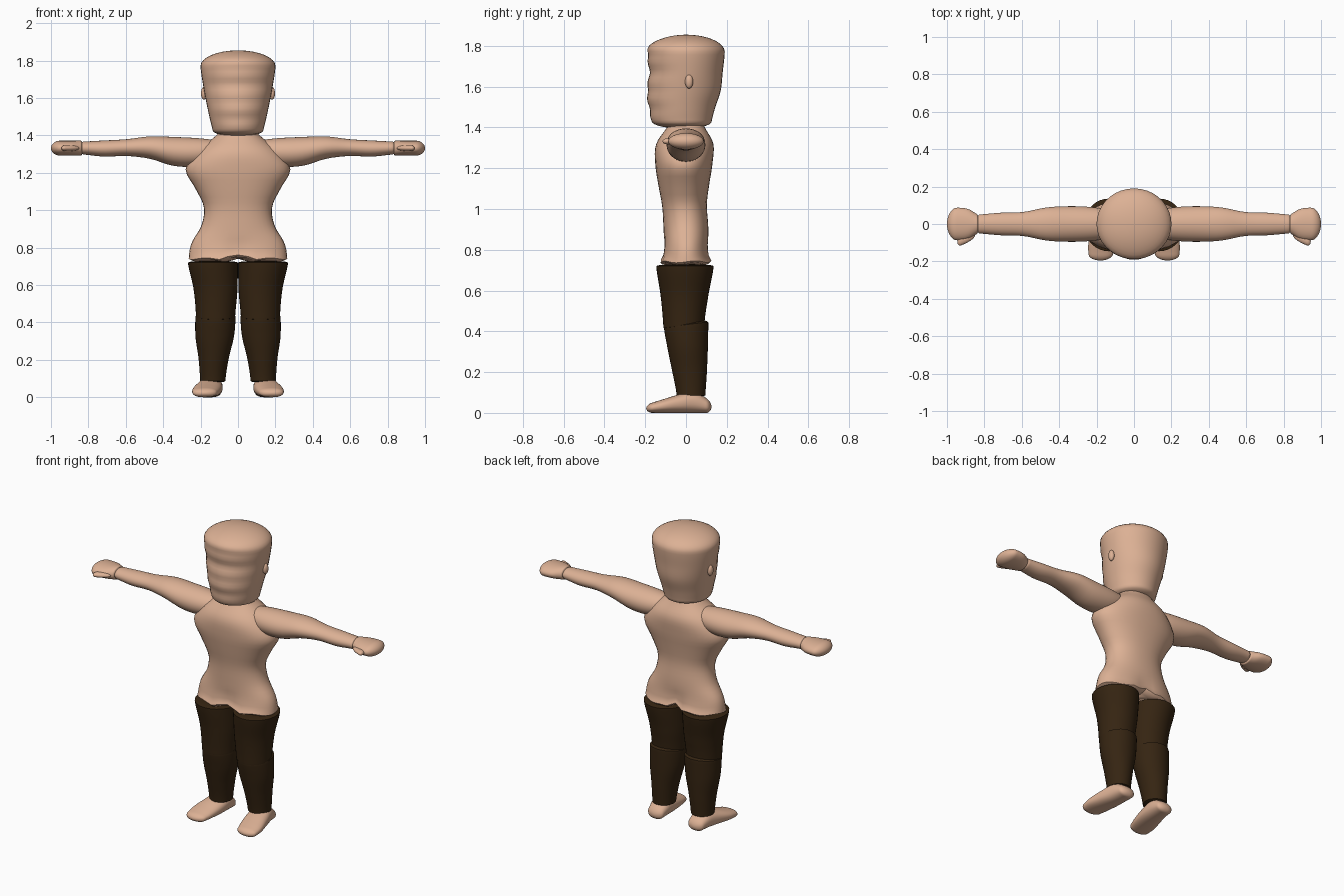
import bpy, bmesh, math
from mathutils import Vector

SEGMENTS = 36
RINGS = 36

cube = bpy.data.objects.get("Cube")
if cube:
    bpy.data.objects.remove(cube, do_unlink=True)


def make_material(name, colour):
    mat = bpy.data.materials.new(name)
    mat.use_nodes = True
    mat.diffuse_color = (*colour, 1)
    shader = next(n for n in mat.node_tree.nodes if n.type == "BSDF_PRINCIPLED")
    shader.inputs["Base Color"].default_value = (*colour, 1)
    return mat


skin = make_material("skin", (.72, .44, .3))
trousers = make_material("dark brown cloth", (.036, .018, .006))


def sample(values, t):
    """Smooth curve through evenly spaced values, read at t from start to end."""
    last = len(values) - 1
    if last == 0:
        return values[0]
    i = min(int(t * last), last - 1)
    f = t * last - i
    before, after = values[max(i - 1, 0)], values[min(i + 2, last)]
    a, b = values[i], values[i + 1]
    slope_a, slope_b = (b - before) / 2, (after - a) / 2
    bend = 3 * (b - a) - 2 * slope_a - slope_b
    twist = 2 * (a - b) + slope_a + slope_b
    return a + f * (slope_a + f * (bend + f * twist))


def rounding(distance, radius):
    """Shrink factor that rounds off the end of a loft."""
    inset = max(0, 1 - distance / radius)
    return max(.03, math.sqrt(1 - inset * inset))


def finish(bm, name, mat):
    bmesh.ops.recalc_face_normals(bm, faces=bm.faces)
    mesh = bpy.data.meshes.new(name)
    bm.to_mesh(mesh)
    bm.free()
    mesh.materials.append(mat)
    for poly in mesh.polygons:
        poly.use_smooth = True
    mesh.set_sharp_from_angle(angle=math.radians(50))
    obj = bpy.data.objects.new(name, mesh)
    bpy.context.collection.objects.link(obj)


def loft(name, mat, axis, span, radii, middles, caps, side=1, power=2, warp=None):
    """Rounded tube along an axis; radii and middles hold one list of values
    for each of the two remaining axes, in xyz order."""
    bm = bmesh.new()
    others = [i for i in range(3) if i != axis]
    start, end = span
    loops = []
    for ring in range(RINGS + 1):
        t = (1 - math.cos(math.pi * ring / RINGS)) / 2
        position = start + t * (end - start)
        shrink = rounding(position - start, caps[0]) * rounding(end - position, caps[1])
        loop = []
        for k in range(SEGMENTS):
            angle = math.tau * k / SEGMENTS
            co = Vector()
            co[axis] = position
            for i, radius, middle, wave in zip(
                    others, radii, middles, (math.cos(angle), math.sin(angle))):
                reach = math.copysign(abs(wave) ** (2 / power), wave)
                co[i] = sample(middle, t) + reach * shrink * sample(radius, t)
            if warp:
                warp(co)
            co.x *= side
            loop.append(bm.verts.new(co))
        loops.append(loop)
    for a, b in zip(loops, loops[1:]):
        for k in range(SEGMENTS):
            n = (k + 1) % SEGMENTS
            bm.faces.new((a[k], a[n], b[n], b[k]))
    bm.faces.new(loops[0])
    bm.faces.new(loops[-1])
    finish(bm, name, mat)


def ellipsoid(name, mat, centre, radii):
    bm = bmesh.new()
    bmesh.ops.create_uvsphere(bm, u_segments=20, v_segments=12, radius=1)
    bmesh.ops.scale(bm, vec=radii, verts=bm.verts)
    bmesh.ops.translate(bm, vec=centre, verts=bm.verts)
    finish(bm, name, mat)


def brow_warp(co):
    """Press soft grooves under the brow and cheeks into the front."""
    if co.y < 0:
        co.y *= 1 - .02 * math.cos(70 * (co.z - 1.67))


def hem_warp(co):
    """Flare and ruffle the lower edge and crease the middle of the hips."""
    fade = min(1, max(0, (.86 - co.z) / .12))
    lip = max(0, 1 - abs(co.z - .735) / .03)
    crease = math.exp(-(co.x / .05) ** 2)
    angle = math.atan2(co.y, co.x)
    co.y *= (1 + .1 * lip) * (1 - .2 * fade * crease)
    co.z += fade * (.025 * crease + .005 * math.sin(9 * angle))


def knee_warp(co):
    """Tilt the knee seam up towards the back."""
    co.z += .13 * co.y * max(0, 1 - abs(co.z - .44) / .1)


# Head with a flat dome
loft("head", skin, 2, (1.395, 1.855),
     radii=((.13, .15, .17, .187, .2, .2), (.14, .16, .18, .18, .19, .19)),
     middles=((0,), (-.02, -.02, -.01, 0, 0, 0)),
     caps=(.03, .085), warp=brow_warp)

# Torso from hem to neck
loft("torso", skin, 2, (.72, 1.42),
     radii=((.265, .25, .195, .183, .23, .28, .215, .1),
            (.125, .11, .11, .11, .125, .14, .14, .085)),
     middles=((0,), (0, 0, -.01, -.01, 0)),
     caps=(.02, .01), power=2.2, warp=hem_warp)

for label, side in (("left", 1), ("right", -1)):
    # Ear
    ellipsoid(label + "_ear", skin, (side * .182, .015, 1.625), (.016, .02, .034))

    # Arm from shoulder to wrist
    loft(label + "_arm", skin, 0, (.1, .84),
         radii=((.07, .09, .095, .088, .064, .06, .05),
                (.055, .076, .077, .06, .045, .043, .034)),
         middles=((0,), (1.32, 1.31, 1.315, 1.335, 1.335, 1.33, 1.333)),
         caps=(.01, .01), side=side)

    # Mitten hand and thumb
    loft(label + "_hand", skin, 0, (.83, 1),
         radii=((.05, .08, .087, .08), (.04,)),
         middles=((0,), (1.332,)),
         caps=(.01, .05), side=side)
    loft(label + "_thumb", skin, 0, (.85, .945),
         radii=((.025,), (.015,)),
         middles=((-.06, -.095), (1.332,)),
         caps=(.05, .02), side=side)

    # Trouser leg in two sections that meet at the knee
    loft(label + "_thigh", trousers, 2, (.42, .73),
         radii=((.104, .117, .134), (.1, .117, .142)),
         middles=((.12, .12, .135), (-.01, -.005)),
         caps=(.01, .01), side=side, warp=knee_warp)
    loft(label + "_calf", trousers, 2, (.08, .45),
         radii=((.067, .08, .103, .108), (.07, .085, .1, .11)),
         middles=((.135, .12), (.025, 0)),
         caps=(.005, .02), side=side, warp=knee_warp)

    # Foot with a flat sole
    heights = (.022, .033, .045, .052, .03)
    loft(label + "_foot", skin, 1, (-.195, .125),
         radii=((.06, .073, .072, .063, .05), heights),
         middles=((.18, .172, .157, .145, .14), heights),
         caps=(.03, .025), side=side, power=2.3)
